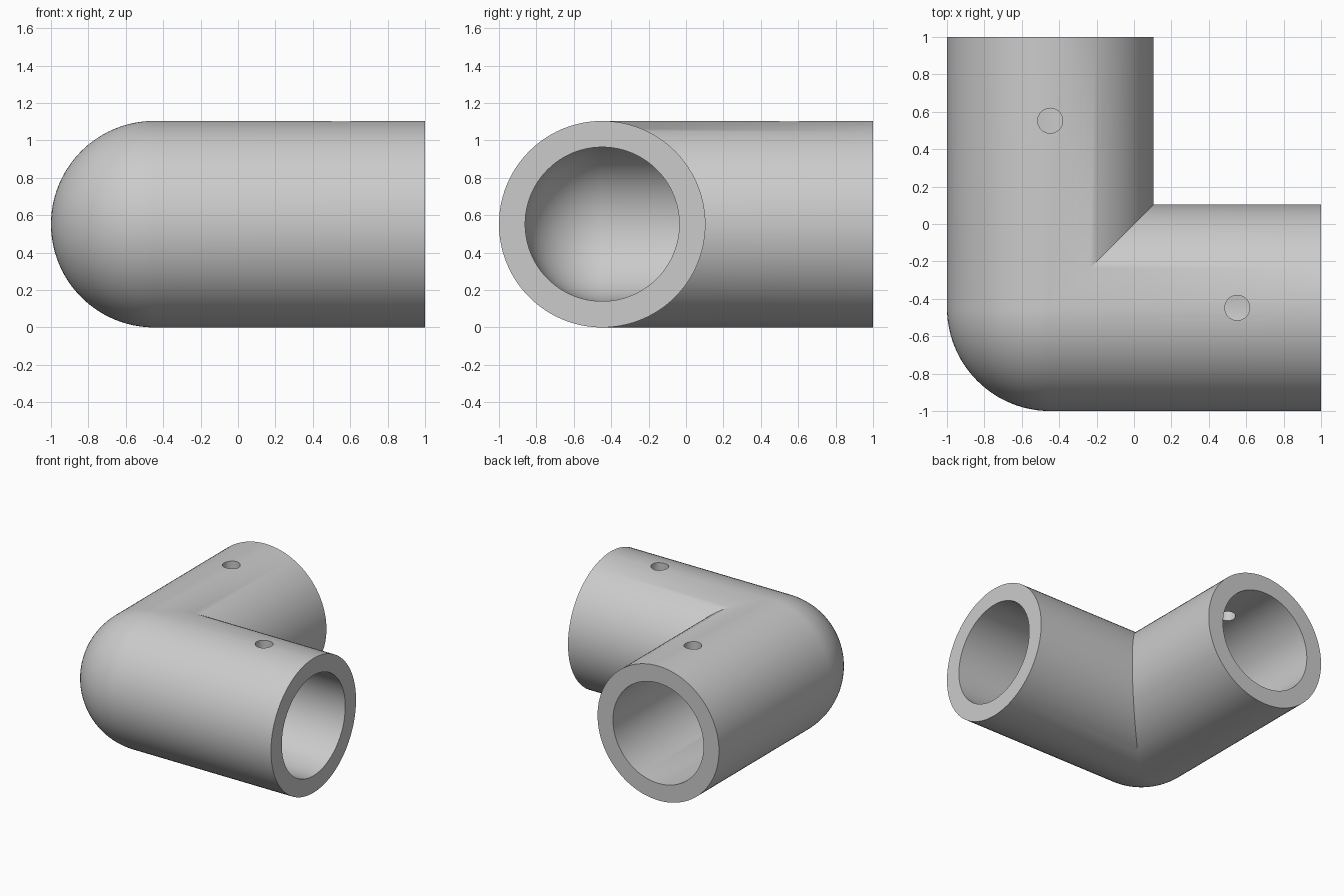
import bpy
import bmesh
import math
from mathutils import Matrix

cube = bpy.data.objects.get("Cube")
if cube:
    bpy.data.objects.remove(cube, do_unlink=True)

OUTER, INNER = 0.552, 0.412    # pipe radii
CORNER = OUTER - 1             # x and y where the two pipe axes meet
SEGMENTS, ARC_STEPS = 96, 24
HOLE_RADIUS, HOLE_AT = 0.067, 0.552

grey = bpy.data.materials.new("light grey plastic")
grey.use_nodes = True
colour = (0.6, 0.6, 0.6, 1)
grey.diffuse_color = colour
grey.node_tree.nodes["Principled BSDF"].inputs["Base Color"].default_value = colour


def elbow_skin(bm, radius):
    """Sweep a circle round the corner: mitred inside, spherical outside."""
    def ring(place):
        verts = []
        for i in range(SEGMENTS):
            t = math.tau * i / SEGMENTS
            x, y = place(radius * math.cos(t))
            verts.append(bm.verts.new((x, y, OUTER + radius * math.sin(t))))
        return verts

    def bend(angle):
        def place(s):
            if s > 0:
                return CORNER + s, CORNER + s
            return CORNER + s * math.cos(angle), CORNER + s * math.sin(angle)
        return place

    rings = [ring(lambda s: (CORNER + s, 1))]
    rings += [ring(bend(math.pi / 2 * k / ARC_STEPS)) for k in range(ARC_STEPS + 1)]
    rings.append(ring(lambda s: (1, CORNER + s)))
    for a, b in zip(rings, rings[1:]):
        join_rings(bm, a, b)
    return rings[0], rings[-1]


def join_rings(bm, a, b):
    for i in range(SEGMENTS):
        j = (i + 1) % SEGMENTS
        bm.faces.new((a[i], a[j], b[j], b[i]))


# Hollow elbow: outer skin, bore and flat rims
bm = bmesh.new()
outer_ends = elbow_skin(bm, OUTER)
inner_ends = elbow_skin(bm, INNER)
for outer_ring, inner_ring in zip(outer_ends, inner_ends):
    join_rings(bm, outer_ring, inner_ring)
bmesh.ops.remove_doubles(bm, verts=bm.verts, dist=0.0001)
bmesh.ops.recalc_face_normals(bm, faces=bm.faces)
mesh = bpy.data.meshes.new("pipe_elbow")
bm.to_mesh(mesh)
bm.free()
mesh.materials.append(grey)
elbow = bpy.data.objects.new("pipe_elbow", mesh)
bpy.context.collection.objects.link(elbow)

# Screw holes through the top wall of each arm
bm = bmesh.new()
for x, y in ((CORNER, HOLE_AT), (HOLE_AT, CORNER)):
    bmesh.ops.create_cone(bm, cap_ends=True, segments=32, radius1=HOLE_RADIUS,
                          radius2=HOLE_RADIUS, depth=0.6,
                          matrix=Matrix.Translation((x, y, 2 * OUTER)))
mesh = bpy.data.meshes.new("screw_hole_cutter")
bm.to_mesh(mesh)
bm.free()
mesh.materials.append(grey)
cutter = bpy.data.objects.new("screw_hole_cutter", mesh)
bpy.context.collection.objects.link(cutter)
cutter.hide_render = True

bpy.ops.object.select_all(action='DESELECT')
bpy.context.view_layer.objects.active = elbow
elbow.select_set(True)
cut = elbow.modifiers.new("screw_holes", 'BOOLEAN')
cut.operation = 'DIFFERENCE'
cut.solver = 'EXACT'
cut.object = cutter
bpy.ops.object.modifier_apply(modifier=cut.name)
bpy.data.objects.remove(cutter, do_unlink=True)
bpy.ops.object.shade_smooth_by_angle(angle=math.radians(30))
